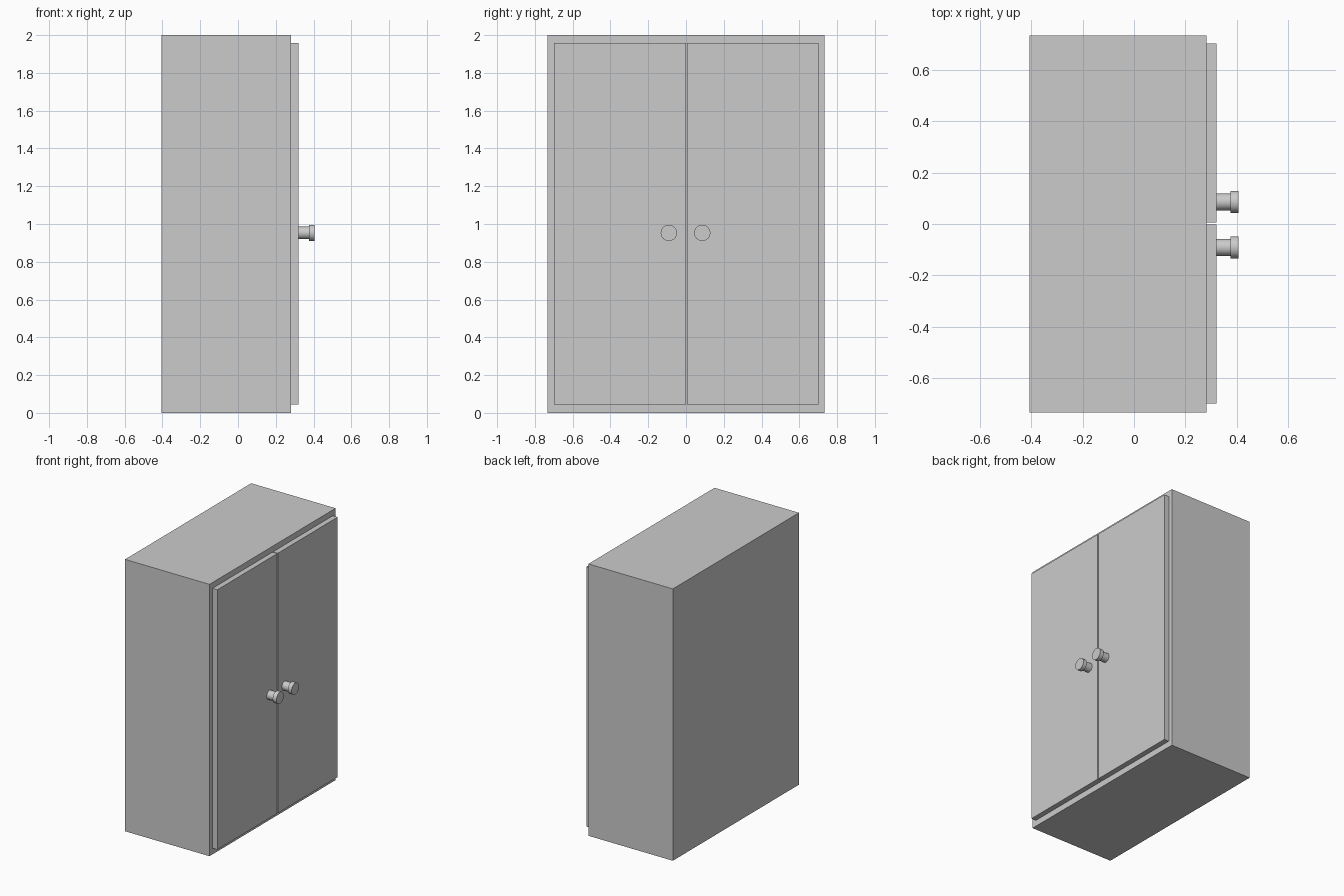
import bpy, bmesh, math
from mathutils import Matrix

if "Cube" in bpy.data.objects:
    bpy.data.objects.remove(bpy.data.objects["Cube"])


def finish(bm, name):
    mesh = bpy.data.meshes.new(name)
    bm.to_mesh(mesh)
    bm.free()
    obj = bpy.data.objects.new(name, mesh)
    bpy.context.collection.objects.link(obj)
    return obj


def box(name, lo, hi):
    size = [b - a for a, b in zip(lo, hi)]
    mid = [(a + b) / 2 for a, b in zip(lo, hi)]
    bm = bmesh.new()
    bmesh.ops.create_cube(bm, size=1, matrix=Matrix.Translation(mid) @ Matrix.Diagonal((*size, 1)))
    return finish(bm, name)


def knob(name, y, z):
    # Stepped profile (x, radius) spun around the x axis
    profile = [(0.318, 0), (0.318, 0.033), (0.376, 0.033), (0.376, 0.043), (0.406, 0.043), (0.406, 0)]
    bm = bmesh.new()
    verts = [bm.verts.new((x, y, z + r)) for x, r in profile]
    edges = [bm.edges.new(pair) for pair in zip(verts, verts[1:])]
    bmesh.ops.spin(bm, geom=verts + edges, cent=(0, y, z), axis=(1, 0, 0),
                   angle=math.tau, steps=32, use_merge=True)
    bmesh.ops.remove_doubles(bm, verts=bm.verts, dist=0.0001)
    bmesh.ops.recalc_face_normals(bm, faces=bm.faces)
    obj = finish(bm, name)
    bpy.ops.object.select_all(action='DESELECT')
    obj.select_set(True)
    bpy.context.view_layer.objects.active = obj
    bpy.ops.object.shade_smooth_by_angle(angle=math.radians(30))


# Cabinet body
box("cabinet_body", (-0.406, -0.733, 0), (0.281, 0.733, 2))

# Two overlay doors with a narrow gap, each with a knob near the gap
for side, y0, y1, knob_y in (("left", -0.698, -0.001, -0.091), ("right", 0.006, 0.701, 0.086)):
    box(side + "_door", (0.281, y0, 0.045), (0.32, y1, 1.957))
    knob(side + "_knob", knob_y, 0.953)
